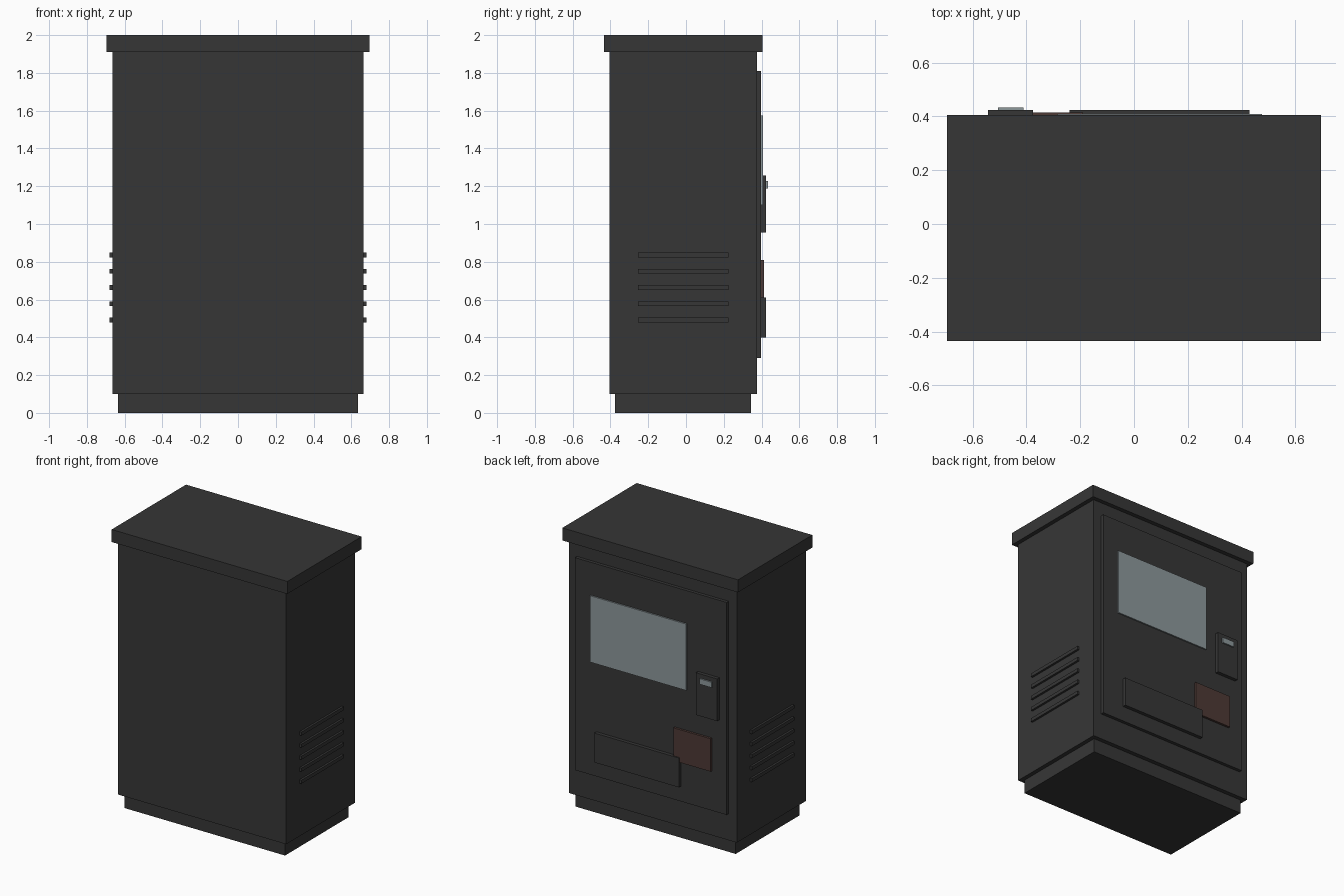
import bpy

cube = bpy.data.objects.get("Cube")
if cube:
    bpy.data.objects.remove(cube, do_unlink=True)


def make_material(name, rgb):
    mat = bpy.data.materials.new(name)
    mat.use_nodes = True
    color = (*rgb, 1.0)
    mat.diffuse_color = color
    mat.node_tree.nodes["Principled BSDF"].inputs["Base Color"].default_value = color
    return mat


charcoal = make_material("charcoal metal", (0.037, 0.037, 0.037))
glass = make_material("pale grey glass", (0.27, 0.315, 0.33))
rust = make_material("dark brown panel", (0.075, 0.041, 0.035))


def box(name, x, y, z, mat):
    """Add a box spanning the given (low, high) ranges."""
    spans = (x, y, z)
    bpy.ops.mesh.primitive_cube_add(size=1, location=[(a + b) / 2 for a, b in spans])
    obj = bpy.context.object
    obj.name = name
    obj.scale = [b - a for a, b in spans]
    bpy.ops.object.transform_apply(location=False, rotation=False, scale=True)
    obj.data.materials.append(mat)
    return obj


# Cabinet shell
box("plinth", (-0.635, 0.635), (-0.375, 0.345), (0, 0.1), charcoal)
box("cabinet_body", (-0.665, 0.665), (-0.405, 0.375), (0.1, 1.91), charcoal)
box("roof_cap", (-0.695, 0.695), (-0.435, 0.405), (1.91, 2.0), charcoal)

# Service panel and its fittings on the back
panel_y = 0.375
face_y = 0.398
box("door_panel", (-0.6, 0.6), (panel_y, face_y), (0.29, 1.81), charcoal)
box("display_screen", (-0.285, 0.475), (panel_y, 0.408), (1.1, 1.575), glass)
box("payment_unit", (-0.542, -0.375), (panel_y, 0.423), (0.955, 1.257), charcoal)
box("payment_display", (-0.505, -0.41), (face_y, 0.433), (1.188, 1.227), glass)
box("brown_panel", (-0.485, -0.19), (panel_y, 0.414), (0.575, 0.81), rust)
box("dispensing_tray", (-0.24, 0.43), (panel_y, 0.423), (0.4, 0.61), charcoal)

# Vent slats on both sides
for side, label in ((1, "left"), (-1, "right")):
    for i in range(5):
        z = 0.492 + i * 0.086
        x = sorted((side * 0.65, side * 0.68))
        box(f"{label}_vent_slat_{i + 1}", x, (-0.255, 0.225),
            (z - 0.0125, z + 0.0125), charcoal)
